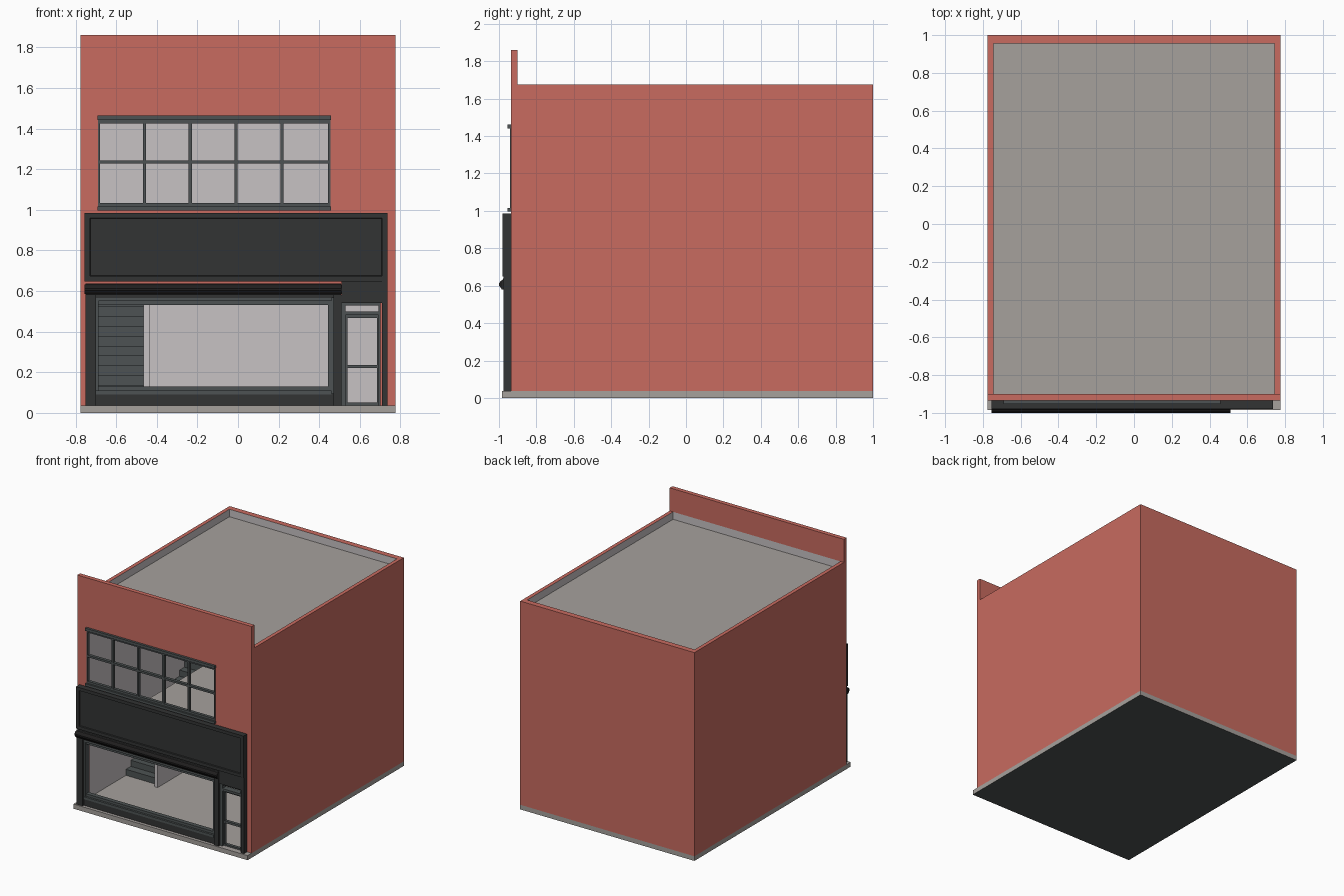
import bpy, bmesh
from mathutils import Vector

if "Cube" in bpy.data.objects:
    bpy.data.objects.remove(bpy.data.objects["Cube"])


def mat(name, rgb):
    m = bpy.data.materials.new(name)
    m.diffuse_color = (*rgb, 1)
    m.use_nodes = True
    m.node_tree.nodes["Principled BSDF"].inputs["Base Color"].default_value = m.diffuse_color
    return m


RED = mat("brick_red", (0.58, 0.147, 0.117))
PLASTER = mat("pale_plaster", (0.57, 0.54, 0.55))
CONCRETE = mat("concrete_grey", (0.38, 0.355, 0.335))
CHARCOAL = mat("charcoal_paint", (0.032, 0.033, 0.033))
BLACK = mat("black_trim", (0.014, 0.013, 0.013))
SLATE = mat("slate_frame", (0.075, 0.086, 0.087))


def finish(name, bm, mats, rule=None):
    """Turn a bmesh into an object; faces passing the rule take the second material."""
    bmesh.ops.recalc_face_normals(bm, faces=bm.faces)
    bm.normal_update()
    if rule:
        for f in bm.faces:
            f.material_index = int(rule(f))
    me = bpy.data.meshes.new(name)
    bm.to_mesh(me)
    bm.free()
    for m in mats:
        me.materials.append(m)
    ob = bpy.data.objects.new(name, me)
    bpy.context.collection.objects.link(ob)
    return ob


def add_box(bm, x0, x1, y0, y1, z0, z1):
    verts = bmesh.ops.create_cube(bm, size=1)["verts"]
    for v in verts:
        v.co = Vector((x1 if v.co.x > 0 else x0, y1 if v.co.y > 0 else y0, z1 if v.co.z > 0 else z0))


def boxes(name, dims, mats, rule=None):
    bm = bmesh.new()
    for d in dims:
        add_box(bm, *d)
    return finish(name, bm, mats, rule)


def extrude_x(name, profile, x0, x1, material):
    """Sweep a (y, z) profile along x."""
    bm = bmesh.new()
    f = bm.faces.new([bm.verts.new((x0, y, z)) for y, z in profile])
    r = bmesh.ops.extrude_face_region(bm, geom=[f])
    for v in r["geom"]:
        if isinstance(v, bmesh.types.BMVert):
            v.co.x = x1
    return finish(name, bm, [material])


W, IN = 0.775, 0.745          # outer and inner half widths
FRONT, BACK = -0.935, 1.0
Y_IN, Y_BACK = -0.90, 0.955   # inner faces of front and back walls
G, RIM, ROOF = 0.037, 1.675, 1.615
FLOOR2 = 0.77

# base slab with dark underside
boxes("base_slab", [(-W, W, -0.985, BACK, 0, G)], [CONCRETE, SLATE], lambda f: f.normal.z < -0.5)

# side and back walls, plastered inside
for name, s in (("left_wall", -1), ("right_wall", 1)):
    boxes(name, [(min(s * IN, s * W), max(s * IN, s * W), Y_IN, BACK, G, RIM)],
          [RED, PLASTER], lambda f, s=s: f.normal.x * s < -0.5)
boxes("back_wall", [(-IN, IN, Y_BACK, BACK, G, RIM)], [RED, PLASTER], lambda f: f.normal.y < -0.5)

# front wall: grid with openings for shop window, door and upper window
xs = (-W, -0.69, 0.45, 0.525, 0.70, W)
zs = (G, 0.11, 0.55, 0.998, 1.46, RIM, 1.86)
holes = {(1, 1), (3, 0), (3, 1), (1, 3)}
bm = bmesh.new()
grid = [[bm.verts.new((x, FRONT, z)) for z in zs] for x in xs]
cells = [bm.faces.new((grid[i][j], grid[i + 1][j], grid[i + 1][j + 1], grid[i][j + 1]))
         for i in range(len(xs) - 1) for j in range(len(zs) - 1) if (i, j) not in holes]
r = bmesh.ops.extrude_face_region(bm, geom=cells, use_keep_orig=True)
for v in r["geom"]:
    if isinstance(v, bmesh.types.BMVert):
        v.co.y = Y_IN
finish("front_wall", bm, [RED, PLASTER],
       lambda f: abs(f.normal.y) > 0.5 and f.calc_center_median().y > FRONT + 0.01
       and f.calc_center_median().z < RIM)

# roof deck
boxes("roof_deck", [(-IN, IN, Y_IN, Y_BACK, ROOF - 0.03, ROOF)], [CONCRETE, PLASTER],
      lambda f: f.normal.z < -0.5)

# interior: stairs on the left, partition, upper floor with open stairwell
n, y_start, run = 15, -0.36, 0.062
rise = (FLOOR2 - G) / n
y_end = y_start + n * run
profile = []
for i in range(n):
    profile += [(y_start + i * run, G + i * rise), (y_start + i * run, G + (i + 1) * rise)]
profile += [(y_end, FLOOR2), (y_end, FLOOR2 - rise), (y_start + run, G)]
extrude_x("stairs", profile, -IN, -0.465, SLATE)
boxes("stair_partition", [(-0.465, -0.435, -0.40, Y_BACK, G, FLOOR2 - 0.03)], [PLASTER])
boxes("upper_floor", [(-0.465, IN, Y_IN, Y_BACK, FLOOR2 - 0.03, FLOOR2),
                      (-IN, -0.465, y_end, Y_BACK, FLOOR2 - 0.03, FLOOR2)], [CONCRETE])

# upper window: frame, mullions, transom, lintel and sill
x0, x1 = -0.69, 0.455
fy = (-0.94, -0.915)
bars = [(x0, x0 + 0.01, *fy, 1.0, 1.46), (x1 - 0.012, x1, *fy, 1.0, 1.46),
        (x0, x1, *fy, 1.425, 1.445), (x0, x1, *fy, 1.0, 1.033), (x0, x1, *fy, 1.227, 1.243)]
for k in range(1, 5):
    c = x0 + 0.004 + k * 0.2255
    bars.append((c - 0.0075, c + 0.0075, *fy, 1.02, 1.44))
boxes("upper_window_frame", bars, [SLATE])
boxes("upper_window_lintel_and_sill", [(x0 - 0.002, x1 + 0.002, -0.954, -0.91, 1.441, 1.463),
                                       (x0 - 0.002, x1 + 0.002, -0.954, -0.91, 0.996, 1.016)], [SLATE])

# fascia board with recessed panel
bm = bmesh.new()
add_box(bm, -0.755, 0.735, -0.98, FRONT, 0.648, 0.985)
bm.normal_update()
front = [f for f in bm.faces if f.normal.y < -0.5]
bmesh.ops.inset_region(bm, faces=front, thickness=0.036, depth=0)
bmesh.ops.inset_region(bm, faces=front, thickness=0.003, depth=-0.01)
finish("fascia_board", bm, [CHARCOAL])

# cornice over the shop window
extrude_x("cornice", [(FRONT, 0.638), (-0.978, 0.638), (-0.986, 0.62), (-0.986, 0.58), (FRONT, 0.58)],
          -0.752, 0.508, CHARCOAL)
extrude_x("cornice_roll", [(-0.98, 0.632), (-0.99, 0.626), (-1.0, 0.613), (-1.0, 0.602), (-0.988, 0.585), (-0.98, 0.585)],
          -0.755, 0.51, BLACK)

# pilasters, header over window and door, base under the window
boxes("shopfront_surround", [(-0.752, -0.70, -0.976, FRONT, G, 0.58),
                             (0.47, 0.51, -0.976, FRONT, G, 0.58),
                             (0.71, 0.735, -0.976, FRONT, G, 0.648),
                             (0.51, 0.71, -0.97, FRONT, 0.54, 0.648),
                             (-0.70, 0.47, -0.966, FRONT, 0.565, 0.58),
                             (-0.70, 0.47, -0.96, FRONT, G, 0.095)], [CHARCOAL])

# shop window frame and stepped sill
boxes("shop_window_frame", [(-0.70, -0.687, -0.958, -0.915, 0.095, 0.565),
                            (0.443, 0.47, -0.95, -0.915, 0.095, 0.565),
                            (-0.687, 0.455, -0.95, -0.915, 0.53, 0.552),
                            (-0.70, 0.46, -0.962, -0.915, 0.55, 0.567),
                            (-0.70, 0.46, -0.966, -0.915, 0.09, 0.11),
                            (-0.687, 0.455, -0.95, -0.915, 0.11, 0.13)], [SLATE])

# door frame with transom light, and the glazed door leaf
boxes("door_frame", [(0.51, 0.53, -0.957, -0.91, G, 0.54), (0.692, 0.702, -0.957, -0.91, G, 0.54),
                     (0.53, 0.692, -0.957, -0.91, 0.528, 0.54), (0.53, 0.692, -0.957, -0.91, 0.482, 0.50)], [SLATE])
boxes("door_leaf", [(0.53, 0.54, -0.94, -0.915, G, 0.482), (0.684, 0.692, -0.94, -0.915, G, 0.482),
                    (0.54, 0.684, -0.94, -0.915, 0.468, 0.482), (0.54, 0.684, -0.94, -0.915, 0.22, 0.237),
                    (0.54, 0.684, -0.94, -0.915, G, 0.05)], [SLATE])
